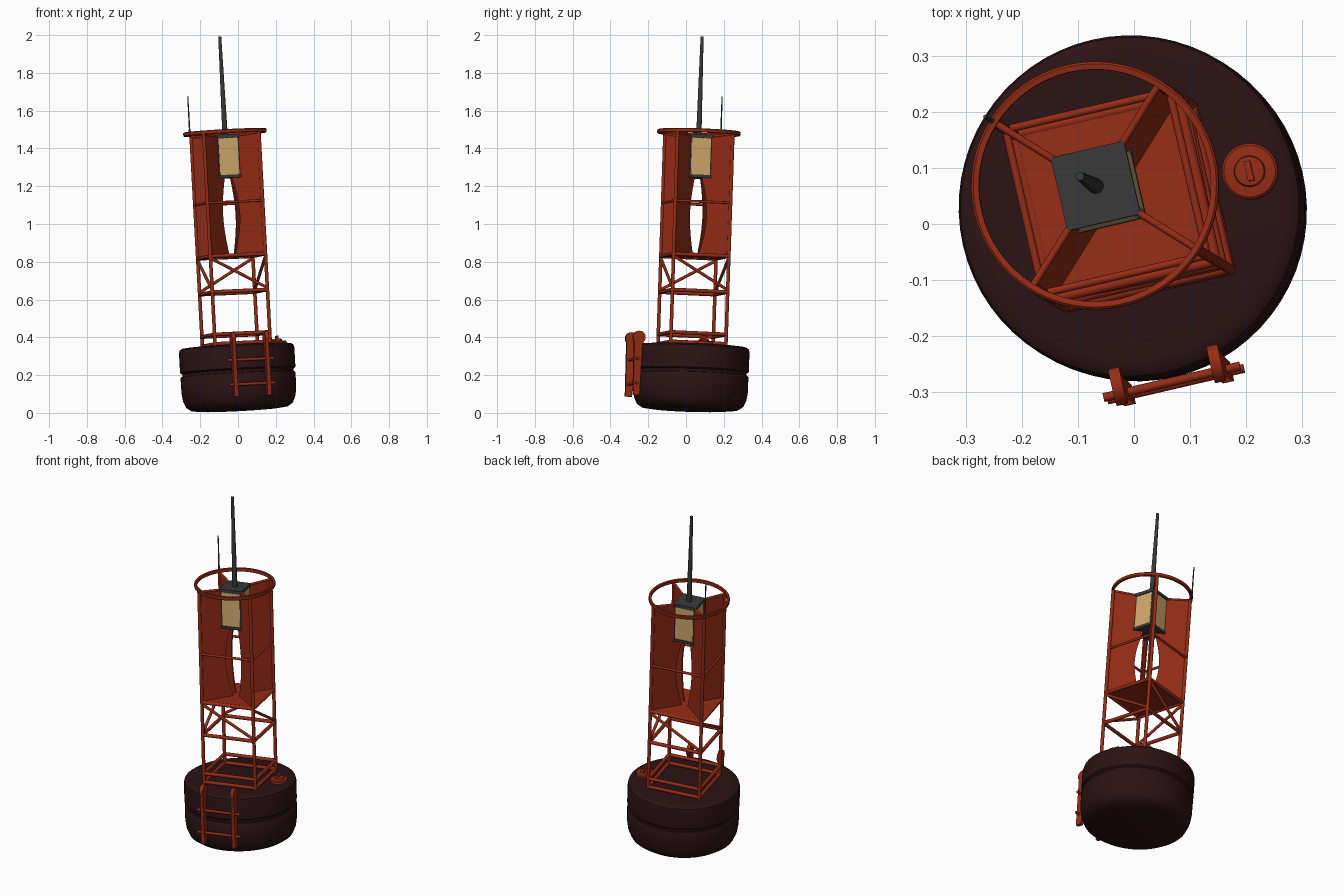
import bpy, bmesh, math
from mathutils import Vector, Matrix

if "Cube" in bpy.data.objects:
    bpy.data.objects.remove(bpy.data.objects["Cube"])

# Whole buoy leans a little and is turned about its axis
LEAN = Vector((0, 0, 1)).rotation_difference(Vector((-0.054, 0.033, 1))).to_matrix().to_4x4()
POSE = Matrix.Translation((0.01, 0.02, 0.016)) @ LEAN @ Matrix.Rotation(math.radians(13), 4, 'Z')


def material(name, rgb):
    m = bpy.data.materials.new(name)
    m.diffuse_color = (*rgb, 1)
    m.use_nodes = True
    m.node_tree.nodes["Principled BSDF"].inputs["Base Color"].default_value = m.diffuse_color
    return m


RED = material("red_paint", (0.30, 0.025, 0.008))
HULL = material("dark_maroon", (0.024, 0.006, 0.007))
GREY = material("dark_grey", (0.04, 0.04, 0.042))
TAN = material("tan_lens", (0.62, 0.39, 0.15))


def finish(name, bm, mat, smooth=True):
    bmesh.ops.recalc_face_normals(bm, faces=bm.faces)
    bm.transform(POSE)
    me = bpy.data.meshes.new(name)
    bm.to_mesh(me)
    bm.free()
    me.materials.append(mat)
    ob = bpy.data.objects.new(name, me)
    bpy.context.collection.objects.link(ob)
    if smooth:
        bpy.ops.object.select_all(action='DESELECT')
        ob.select_set(True)
        bpy.context.view_layer.objects.active = ob
        bpy.ops.object.shade_smooth_by_angle(angle=math.radians(35))


def add_rod(bm, a, b, r, r2=None, sides=12):
    a, b = Vector(a), Vector(b)
    d = b - a
    m = Matrix.Translation((a + b) / 2) @ d.to_track_quat('Z', 'Y').to_matrix().to_4x4()
    bmesh.ops.create_cone(bm, cap_ends=True, segments=sides, radius1=r,
                          radius2=r if r2 is None else r2, depth=d.length, matrix=m)


def add_box(bm, centre, size, rot=Matrix()):
    bmesh.ops.create_cube(bm, size=1, matrix=rot @ Matrix.Translation(centre) @ Matrix.Diagonal((*size, 1)))


def add_lathe(bm, profile, steps=64, closed=False, centre=(0, 0, 0)):
    vs = [bm.verts.new((r, 0, z)) for r, z in profile]
    n = len(vs)
    es = [bm.edges.new((vs[i], vs[(i + 1) % n])) for i in range(n if closed else n - 1)]
    bmesh.ops.spin(bm, geom=vs + es, cent=(0, 0, 0), axis=(0, 0, 1),
                   angle=2 * math.pi, steps=steps)
    bmesh.ops.remove_doubles(bm, verts=bm.verts, dist=1e-5)
    bmesh.ops.translate(bm, verts=bm.verts, vec=centre)


def add_plate(bm, outline, thick, matrix):
    """Outline in (y, z), extruded along x and centred."""
    vs = [bm.verts.new(matrix @ Vector((-thick / 2, y, z))) for y, z in outline]
    f = bm.faces.new(vs)
    ext = bmesh.ops.extrude_face_region(bm, geom=[f])
    moved = [v for v in ext['geom'] if isinstance(v, bmesh.types.BMVert)]
    bmesh.ops.translate(bm, verts=moved, vec=matrix.to_3x3() @ Vector((thick, 0, 0)))


# Float hull with a waist groove
bm = bmesh.new()
add_lathe(bm, [(0, 0), (0.2, 0.0), (0.255, 0.006), (0.283, 0.025), (0.298, 0.06), (0.304, 0.10),
               (0.305, 0.182), (0.301, 0.188), (0.294, 0.19), (0.294, 0.204), (0.301, 0.206),
               (0.306, 0.212), (0.306, 0.315), (0.302, 0.33), (0.29, 0.338), (0.27, 0.34), (0, 0.34)])
finish("float_hull", bm, HULL)

# Tower: corner legs, square frames and one diagonal brace per side
S = 0.15
CORNERS = [(-S, -S), (S, -S), (S, S), (-S, S)]
legs, frames, braces, spokes = (bmesh.new() for _ in range(4))
for i, (x, y) in enumerate(CORNERS):
    nx, ny = CORNERS[(i + 1) % 4]
    add_rod(legs, (x, y, 0.33), (x, y, 1.465), 0.0095)
    for z, r in ((0.35, 0.010), (0.40, 0.010), (0.625, 0.010), (0.815, 0.010), (1.098, 0.007)):
        add_rod(frames, (x, y, z), (nx, ny, z), r)
    add_rod(braces, (x, y, 0.805), (nx, ny, 0.635), 0.008)
    add_rod(spokes, (x, y, 1.462), (x * 0.4, y * 0.4, 1.452), 0.0065)
finish("tower_legs", legs, RED)
finish("tower_frames", frames, RED)
finish("diagonal_braces", braces, RED)
finish("top_spokes", spokes, RED)

# Platform under the reflector
bm = bmesh.new()
add_box(bm, (0, 0, 0.818), (2 * S, 2 * S, 0.01))
finish("platform", bm, RED, False)

# Radar reflector: four corner panels with a curved inner edge
bm = bmesh.new()
outline = [(0.21, 0.82), (0.21, 1.458), (0.08, 1.458), (0.08, 1.40), (0.025, 1.40)]
for i in range(13):
    t = i / 12
    outline.append((0.025 + 0.042 * math.sin(math.pi * t), 1.25 - 0.43 * t))
for k in range(4):
    add_plate(bm, outline, 0.006, Matrix.Rotation(math.radians(45 + 90 * k), 4, 'Z'))
finish("reflector_panels", bm, RED, False)

# Top guard ring
bm = bmesh.new()
add_lathe(bm, [(0.207, 1.462), (0.217, 1.460), (0.221, 1.464), (0.221, 1.478),
               (0.217, 1.482), (0.207, 1.480)], closed=True)
finish("guard_ring", bm, RED)

# Lantern with four lens plates
bm = bmesh.new()
add_box(bm, (0, 0, 1.34), (0.122, 0.122, 0.22))
add_box(bm, (0, 0, 1.45), (0.134, 0.134, 0.018))
add_box(bm, (0, 0, 1.236), (0.132, 0.132, 0.014))
finish("lantern_body", bm, GREY, False)
bm = bmesh.new()
for k in range(4):
    add_box(bm, (0, -0.0615, 1.342), (0.104, 0.006, 0.194), Matrix.Rotation(math.pi / 2 * k, 4, 'Z'))
finish("lantern_lenses", bm, TAN, False)

# Mast and whip aerial
bm = bmesh.new()
add_rod(bm, (0, 0, 1.45), (0, 0, 1.981), 0.0145, 0.008, 16)
finish("mast", bm, GREY)
bm = bmesh.new()
add_rod(bm, (-0.155, 0.155, 1.46), (-0.155, 0.155, 1.50), 0.006)
add_rod(bm, (-0.155, 0.155, 1.49), (-0.155, 0.155, 1.675), 0.004, 0.003)
finish("whip_aerial", bm, GREY)

# Deck hatch with a handle
HX, HY = 0.224, 0.012
bm = bmesh.new()
add_lathe(bm, [(0, 0.335), (0.05, 0.335), (0.05, 0.352), (0.046, 0.356), (0.028, 0.358),
               (0.026, 0.366), (0, 0.368)], 32, centre=(HX, HY, 0))
finish("deck_hatch", bm, RED)
bm = bmesh.new()
add_box(bm, (HX, HY, 0.374), (0.011, 0.036, 0.018))
finish("hatch_handle", bm, RED, False)

# Boarding ladder: two rounded rails and two rungs
bm = bmesh.new()
rail = [(-0.333, 0.06), (-0.298, 0.06), (-0.292, 0.33)]
rail += [(-0.309 + 0.034 * math.cos(a), 0.368 + 0.034 * math.sin(a))
         for a in (math.radians(-40 + 20 * i) for i in range(14))]
for x in (-0.09, 0.09):
    add_plate(bm, rail, 0.02, Matrix.Translation((x, 0, 0)))
finish("ladder_rails", bm, RED)
bm = bmesh.new()
for z in (0.125, 0.255):
    add_rod(bm, (-0.125, -0.318, z), (0.125, -0.318, z), 0.008)
finish("ladder_rungs", bm, RED)
